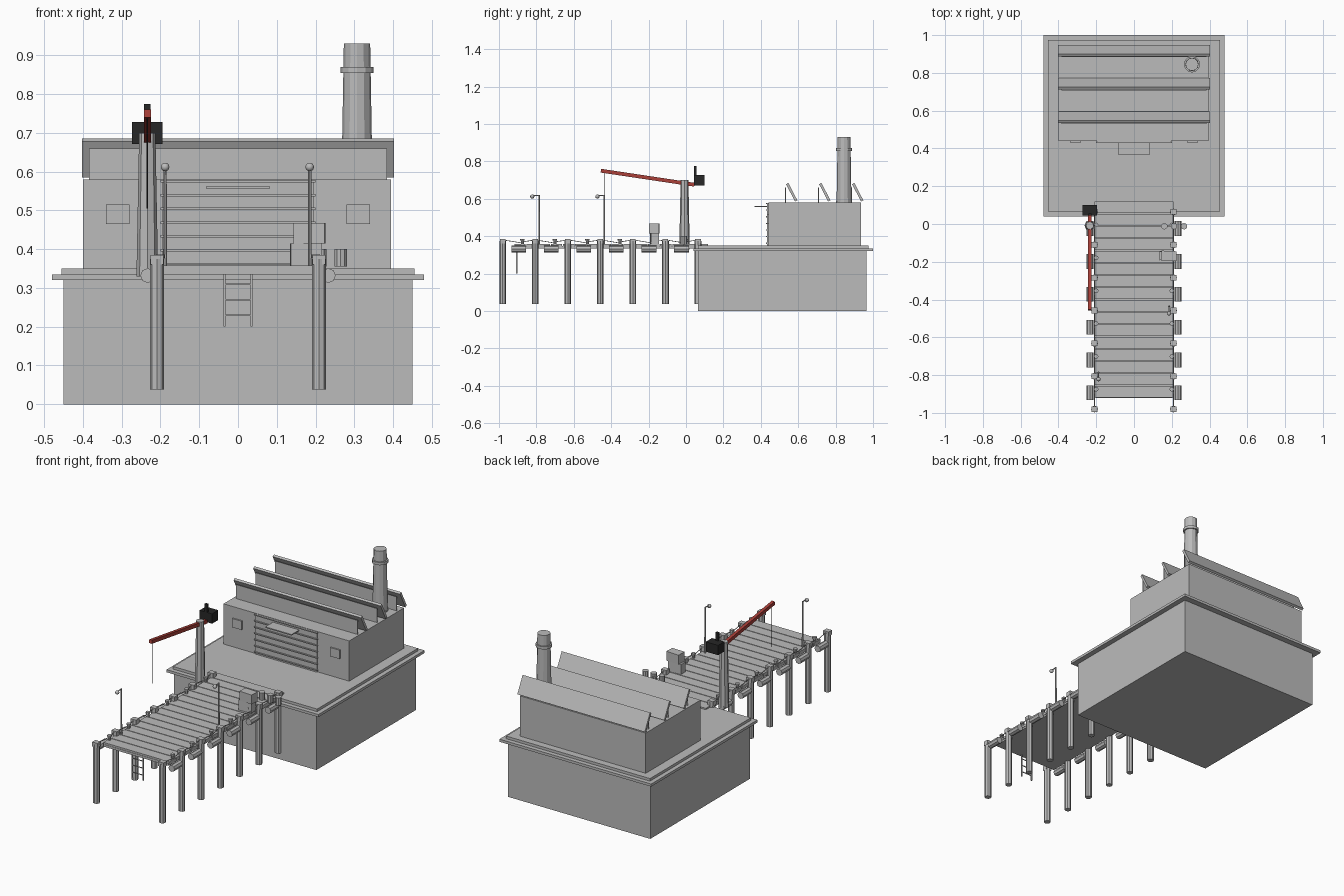
import bpy, math
from mathutils import Vector

cube = bpy.data.objects.get("Cube")
if cube:
    bpy.data.objects.remove(cube, do_unlink=True)


def material(name, rgb):
    m = bpy.data.materials.new(name)
    m.use_nodes = True
    m.diffuse_color = (*rgb, 1)
    m.node_tree.nodes["Principled BSDF"].inputs["Base Color"].default_value = (*rgb, 1)
    return m


GREY = material("concrete grey", (0.5, 0.5, 0.5))
RED = material("boom red", (0.4, 0.05, 0.04))
BLACK = material("iron black", (0.02, 0.02, 0.02))


def finish(name, mat):
    o = bpy.context.object
    o.name = name
    o.data.materials.append(mat)
    return o


def box(name, x, y, z, mat=GREY, turn=0):
    """Box from its (min, max) range on each axis."""
    mid = [sum(r) / 2 for r in (x, y, z)]
    bpy.ops.mesh.primitive_cube_add(size=1, location=mid)
    o = finish(name, mat)
    o.scale = [r[1] - r[0] for r in (x, y, z)]
    o.rotation_euler.z = turn
    return o


def rod(name, a, b, r1, r2=None, mat=GREY, sides=8):
    """Straight or tapered cylinder from point a to point b."""
    a, b = Vector(a), Vector(b)
    bpy.ops.mesh.primitive_cone_add(vertices=sides, radius1=r1, radius2=r1 if r2 is None else r2,
                                    depth=(b - a).length, location=(a + b) / 2)
    o = finish(name, mat)
    o.rotation_euler = (b - a).to_track_quat("Z", "Y").to_euler()
    return o


def around(c, half):
    return (c - half, c + half)


def prism(name, outline, half_width):
    """Outline in y, z extruded across x."""
    n = len(outline)
    verts = [(s * half_width, y, z) for s in (-1, 1) for y, z in outline]
    faces = [tuple(range(n))[::-1], tuple(range(n, 2 * n))]
    faces += [(i, (i + 1) % n, n + (i + 1) % n, n + i) for i in range(n)]
    mesh = bpy.data.meshes.new(name)
    mesh.from_pydata(verts, [], faces)
    mesh.materials.append(GREY)
    o = bpy.data.objects.new(name, mesh)
    bpy.context.collection.objects.link(o)
    return o


# Quay block with its coping
box("quay_block", (-0.45, 0.45), (0.065, 0.965), (0, 0.32))
box("quay_coping", (-0.48, 0.48), (0.04, 1.0), (0.32, 0.335))
box("quay_paving", (-0.455, 0.455), (0.065, 0.975), (0.335, 0.35))

# Warehouse with shutter door, canopy and windows
box("warehouse_walls", (-0.4, 0.395), (0.44, 0.935), (0.35, 0.58))
box("shutter_door", (-0.195, 0.195), (0.434, 0.44), (0.35, 0.578))
for i in range(7):
    box("shutter_slat", (-0.2, 0.2), (0.428, 0.436), around(0.362 + i * 0.0355, 0.003))
box("door_canopy", (-0.083, 0.083), (0.365, 0.44), (0.556, 0.562))
for s in (-1, 1):
    box("window", around(s * 0.31, 0.03), (0.432, 0.442), (0.465, 0.515))

# Sawtooth roof lights
for y in (0.535, 0.712, 0.888):
    prism("sawtooth_slab", [(y, 0.678), (y + 0.012, 0.685), (y + 0.06, 0.592), (y + 0.048, 0.585)], 0.403)
    box("sawtooth_glass", (-0.385, 0.385), around(y - 0.003, 0.002), (0.58, 0.66))

# Chimney
for name, z1, z2, r1, r2 in (("chimney_foot", 0.578, 0.585, 0.043, 0.043),
                             ("chimney_stack", 0.58, 0.93, 0.04, 0.034),
                             ("chimney_ring", 0.854, 0.87, 0.043, 0.043)):
    rod(name, (0.307, 0.845, z1), (0.307, 0.845, z2), r1, r2, sides=12)

# Pier deck of planks on a thin underlay
box("deck_underlay", (-0.205, 0.205), (-0.92, 0.12), (0.335, 0.348))
PLANKS = 16
step = 1.04 / PLANKS
for i in range(PLANKS):
    box("deck_plank", (-0.208, 0.208), around(-0.92 + (i + 0.5) * step, step / 2 - 0.002), (0.345, 0.358))

# Piles, collars, handrail ropes, fenders and bollards on both sides
PILE_Y = [-0.98 + i * 0.174 for i in range(7)]
for s in (-1, 1):
    x = s * 0.209
    for i, y in enumerate(PILE_Y):
        rod("pile", (x, y, 0.038), (x, y, 0.375), 0.018)
        box("pile_cap", around(x, 0.017), around(y, 0.015), (0.36, 0.385))
        if i == len(PILE_Y) - 1:
            continue
        mid = (x, y + 0.087, 0.366)
        rod("rope", (x, y, 0.38), mid, 0.002, sides=5)
        rod("rope", mid, (x, y + 0.174, 0.38), 0.002, sides=5)
        rod("fender", (s * 0.233, y + 0.047, 0.332), (s * 0.233, y + 0.125, 0.332), 0.019)
        rod("bollard", (s * 0.2, y + 0.105, 0.355), (s * 0.2, y + 0.105, 0.38), 0.008)
        rod("bollard_head", (s * 0.2, y + 0.105, 0.377), (s * 0.2, y + 0.105, 0.386), 0.012)

# Lamp posts
for x, y in ((-0.188, -0.785), (0.185, -0.437)):
    rod("lamp_post", (x, y, 0.355), (x, y, 0.62), 0.005, 0.004)
    rod("lamp_arm", (x, y + 0.003, 0.617), (x, y - 0.035, 0.617), 0.003)
    bpy.ops.mesh.primitive_uv_sphere_add(segments=12, ring_count=8, radius=0.011, location=(x, y - 0.037, 0.612))
    finish("lamp_globe", GREY)
    bpy.ops.object.shade_smooth()

# Ladder at the pier end
for s in (-1, 1):
    box("ladder_rail", around(s * 0.035, 0.003), around(-0.905, 0.003), (0.2, 0.345))
for z in (0.23, 0.27, 0.31, 0.34):
    box("ladder_rung", (-0.035, 0.035), around(-0.905, 0.002), around(z, 0.002))

# Crane
CX = -0.234
rod("crane_column", (CX, -0.008, 0.33), (CX, -0.008, 0.7), 0.028, 0.021)
boom = box("crane_boom", around(CX, 0.009), around(-0.205, 0.253), around(0.7125, 0.01), RED)
boom.rotation_euler.x = -math.atan2(0.075, 0.5)
box("counterweight", (-0.273, -0.195), (0.044, 0.1), (0.672, 0.728), BLACK)
box("counterweight_post", around(CX, 0.008), (0.044, 0.056), (0.72, 0.774), BLACK)
rod("crane_cable", (CX, -0.435, 0.505), (CX, -0.435, 0.745), 0.002, mat=BLACK, sides=5)

# Cargo
box("lower_crate", (0.135, 0.215), (-0.19, -0.145), (0.358, 0.415), turn=0.05)
box("upper_crate", (0.145, 0.225), (-0.195, -0.143), (0.415, 0.468), turn=-0.05)
for x in (0.16, 0.212, 0.265):
    rod("barrel", (x, -0.012, 0.355), (x, -0.012, 0.4), 0.017, sides=10)
